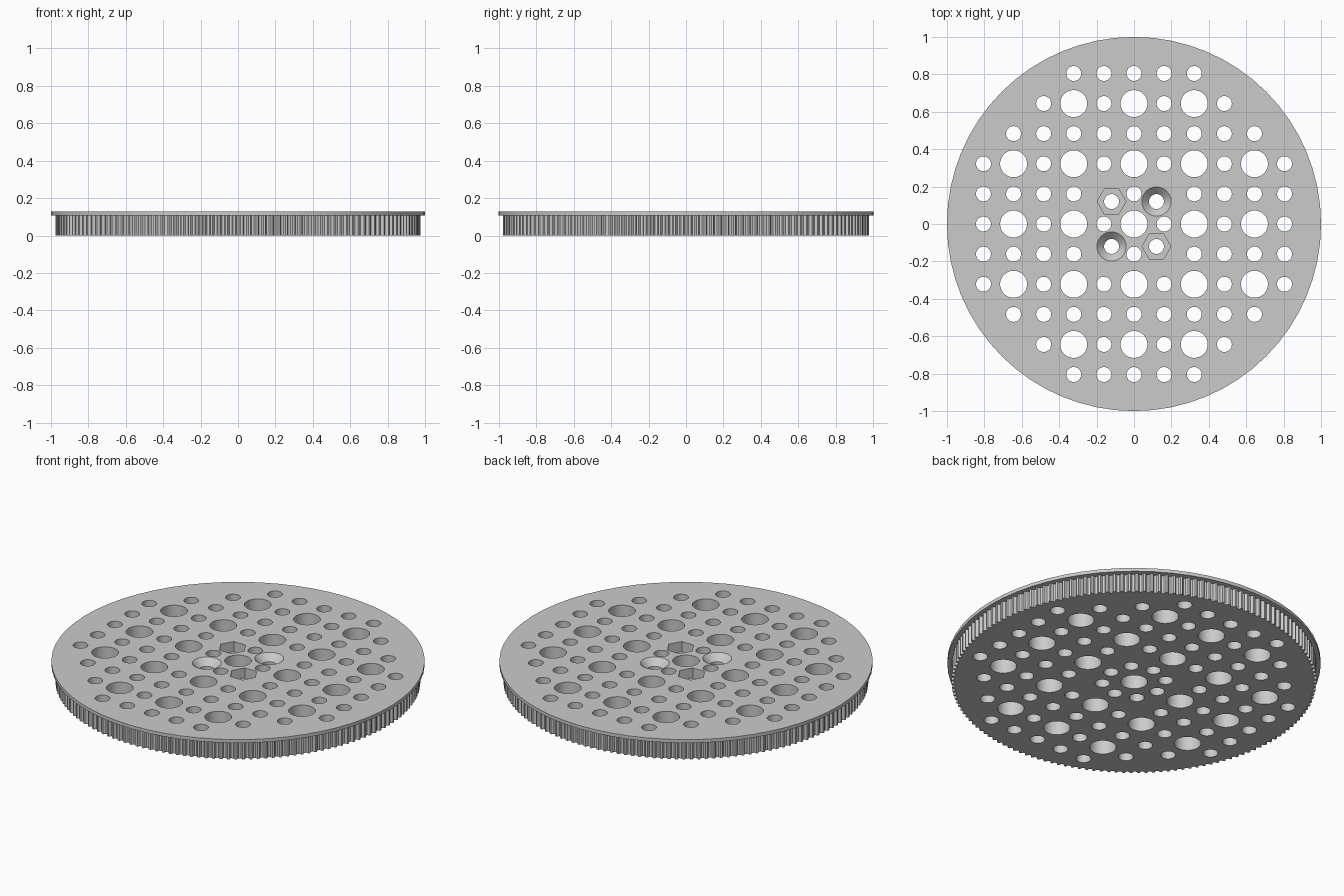
import bpy, bmesh
from math import sin, cos, pi, tau

HEIGHT = 0.128        # full thickness
FLANGE_BASE = 0.108   # underside of the thin rim
PITCH = 0.161         # hole grid spacing
SCREW = 0.12          # offset of the four centre screws
TEETH = 152

cube = bpy.data.objects.get("Cube")
if cube:
    bpy.data.objects.remove(cube, do_unlink=True)

grey = bpy.data.materials.new("plain grey")
grey.use_nodes = True
grey.diffuse_color = (0.6, 0.6, 0.6, 1)
grey.node_tree.nodes["Principled BSDF"].inputs["Base Color"].default_value = (0.6, 0.6, 0.6, 1)


def circle(r, n, x=0, y=0):
    return [(x + r * cos(tau * k / n), y + r * sin(tau * k / n)) for k in range(n)]


def loft(bm, low, z0, high, z1):
    """Closed solid between two outlines with equal point counts."""
    a = [bm.verts.new((x, y, z0)) for x, y in low]
    b = [bm.verts.new((x, y, z1)) for x, y in high]
    bm.faces.new(a[::-1])
    bm.faces.new(b)
    for k in range(len(a)):
        j = (k + 1) % len(a)
        bm.faces.new((a[k], a[j], b[j], b[k]))


def make(name, bm, helper=False):
    mesh = bpy.data.meshes.new(name)
    bm.to_mesh(mesh)
    bm.free()
    mesh.materials.append(grey)
    obj = bpy.data.objects.new(name, mesh)
    bpy.context.collection.objects.link(obj)
    obj.hide_render = helper
    return obj


# Toothed wheel: rounded grooves around the edge
tooth = [(-0.36, 0.977), (-0.28, 0.968), (-0.16, 0.962),
         (0.16, 0.962), (0.28, 0.968), (0.36, 0.977)]
outline = [(r * cos(tau * (k + f) / TEETH), r * sin(tau * (k + f) / TEETH))
           for k in range(TEETH) for f, r in tooth]
bm = bmesh.new()
loft(bm, outline, 0, outline, HEIGHT - 0.008)
wheel = make("toothed_wheel", bm)

# Thin rim on top
bm = bmesh.new()
rim = circle(1, 64)
loft(bm, rim, FLANGE_BASE, rim, HEIGHT)
flange = make("top_flange", bm, True)

# Through holes: a round grid, wide where both indices are even
bm = bmesh.new()
for i in range(-5, 6):
    for j in range(-5, 6):
        if i * i + j * j > 29 or abs(i) == abs(j) == 1:
            continue
        r = 0.072 if i % 2 == 0 and j % 2 == 0 else 0.04
        ring = circle(r, 32, i * PITCH, j * PITCH)
        loft(bm, ring, -0.05, ring, 0.2)
for sx in (-1, 1):
    for sy in (-1, 1):
        ring = circle(0.04, 32, sx * SCREW, sy * SCREW)
        loft(bm, ring, -0.05, ring, 0.2)
holes = make("hole_cutter", bm, True)

# Recesses: conical screw seats and six-sided nut pockets
bm = bmesh.new()
for s in (-1, 1):
    x = s * SCREW
    loft(bm, circle(0.034, 32, x, x), HEIGHT - 0.044,
         circle(0.098, 32, x, x), HEIGHT + 0.02)
    nut = circle(0.077, 6, x, -x)
    loft(bm, nut, HEIGHT - 0.06, nut, HEIGHT + 0.02)
recesses = make("recess_cutter", bm, True)

# Join the rim, then cut the holes and recesses
bpy.ops.object.select_all(action='DESELECT')
wheel.select_set(True)
bpy.context.view_layer.objects.active = wheel
for other, kind in ((flange, 'UNION'), (holes, 'DIFFERENCE'), (recesses, 'DIFFERENCE')):
    mod = wheel.modifiers.new(other.name, 'BOOLEAN')
    mod.operation = kind
    mod.solver = 'EXACT'
    mod.object = other
    bpy.ops.object.modifier_apply(modifier=mod.name)
    bpy.data.objects.remove(other, do_unlink=True)

bpy.ops.object.shade_smooth_by_angle(angle=pi / 9)
